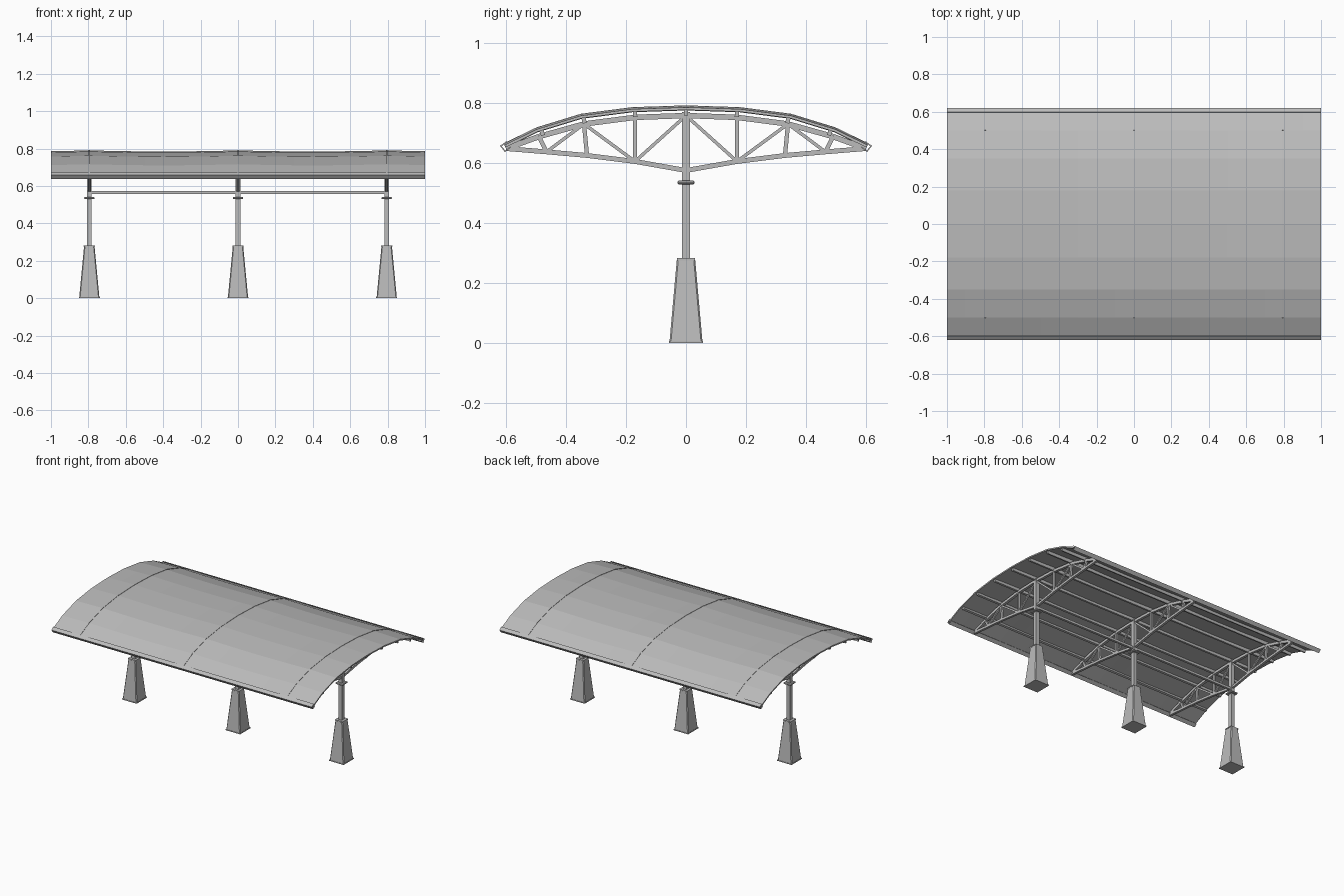
import bpy, bmesh, math
from mathutils import Vector, Matrix

if "Cube" in bpy.data.objects:
    bpy.data.objects.remove(bpy.data.objects["Cube"], do_unlink=True)

grey = bpy.data.materials.new("weathered_grey")
grey.use_nodes = True
GREY = (0.5, 0.5, 0.5, 1)
grey.diffuse_color = GREY
grey.node_tree.nodes["Principled BSDF"].inputs["Base Color"].default_value = GREY

FRAMES = {"right": -0.795, "middle": 0.0, "left": 0.795}
ARCH = [(0, 0.79), (0.18, 0.784), (0.35, 0.762), (0.5, 0.716), (0.605, 0.664)]


def finish(name, bm):
    bmesh.ops.recalc_face_normals(bm, faces=bm.faces)
    mesh = bpy.data.meshes.new(name)
    bm.to_mesh(mesh)
    bm.free()
    mesh.materials.append(grey)
    obj = bpy.data.objects.new(name, mesh)
    bpy.context.collection.objects.link(obj)
    return obj


def box(bm, centre, size, tilt=0.0):
    m = Matrix.Translation(centre) @ Matrix.Rotation(tilt, 4, "X") @ Matrix.Diagonal((*size, 1))
    return bmesh.ops.create_cube(bm, size=1, matrix=m)["verts"]


def bar(bm, x, a, b, thick):
    """Square bar in the plane x = constant, between two (y, z) points."""
    dy, dz = b[0] - a[0], b[1] - a[1]
    box(bm, (x, (a[0] + b[0]) / 2, (a[1] + b[1]) / 2),
        (thick, math.hypot(dy, dz), thick), math.atan2(dz, dy))


def roof_z(y):
    y = abs(y)
    for (y0, z0), (y1, z1) in zip(ARCH, ARCH[1:]):
        if y <= y1:
            return z0 + (z1 - z0) * (y - y0) / (y1 - y0)
    return ARCH[-1][1]


def roof_slope(y):
    return math.atan2(roof_z(y + 0.04) - roof_z(y - 0.04), 0.08)


# Arched roof sheet, sagging slightly between the frames
bm = bmesh.new()
ring = [(-y, z) for y, z in reversed(ARCH[1:])] + ARCH
rows = []
STEPS = 20
for i in range(STEPS + 1):
    x = -1 + 2 * i / STEPS
    sag = 0.006 * abs(math.sin(math.pi * x / 0.795))
    rows.append([bm.verts.new((x, y, z - sag)) for y, z in ring])
for r0, r1 in zip(rows, rows[1:]):
    for j in range(len(ring) - 1):
        bm.faces.new((r0[j], r1[j], r1[j + 1], r0[j + 1]))
roof = finish("roof_sheet", bm)
solid = roof.modifiers.new("thickness", "SOLIDIFY")
solid.thickness = 0.009
solid.offset = -1 if roof.data.polygons[0].normal.z > 0 else 1

# Overlap seams across the roof
for side, fx in FRAMES.items():
    bm = bmesh.new()
    for a, b in zip(ring, ring[1:]):
        bar(bm, fx, (a[0], a[1] - 0.001), (b[0], b[1] - 0.001), 0.006)
    finish(side + "_roof_seam", bm)

# Purlins running the length of the roof
bm = bmesh.new()
for y in (-0.48, -0.34, -0.17, 0, 0.17, 0.34, 0.48):
    box(bm, (0, y, roof_z(y) - 0.02), (1.98, 0.014, 0.022), roof_slope(y))
finish("purlins", bm)

# Tilted channel gutters on both eaves
for name, s in (("front", -1), ("back", 1)):
    bm = bmesh.new()
    tilt = -s * math.radians(38)
    out = Vector((0, s * math.cos(tilt), -math.sin(math.radians(38))))
    up = Vector((0, s * math.sin(math.radians(38)), math.cos(tilt)))
    mid = Vector((0, s * 0.602, 0.655))
    box(bm, mid - up * 0.012, (2, 0.026, 0.004), tilt)
    box(bm, mid + up * 0.010, (2, 0.026, 0.004), tilt)
    box(bm, mid + out * 0.011, (2, 0.004, 0.026), tilt)
    finish(name + "_gutter", bm)

# Trusses: chords and web, mirrored front to back
TOP = [(0, 0.758), (0.17, 0.752), (0.34, 0.73), (0.49, 0.688), (0.6, 0.648)]
BOTTOM = [(0, 0.575), (0.17, 0.605), (0.33, 0.625), (0.465, 0.637), (0.6, 0.648)]
for side, fx in FRAMES.items():
    bm = bmesh.new()
    for s in (-1, 1):
        top = [(s * y, z) for y, z in TOP]
        low = [(s * y, z) for y, z in BOTTOM]
        for k in range(4):
            bar(bm, fx, top[k], top[k + 1], 0.018)
            bar(bm, fx, low[k], low[k + 1], 0.016)
        for k in (1, 2, 3):
            bar(bm, fx, low[k], top[k], 0.014)
        for a, b in ((low[1], top[0]), (low[1], top[2]), (low[3], top[2])):
            bar(bm, fx, a, b, 0.011)
    finish(side + "_truss", bm)

# Posts, collars and tapered footings
for side, fx in FRAMES.items():
    bm = bmesh.new()
    box(bm, (fx, 0, 0.52), (0.026, 0.028, 0.5))
    finish(side + "_post", bm)

    bm = bmesh.new()
    collar = box(bm, (fx, 0, 0.535), (0.056, 0.058, 0.012))
    bmesh.ops.bevel(bm, geom=list({e for v in collar for e in v.link_edges}),
                    offset=0.004, segments=1, affect="EDGES")
    box(bm, (fx, 0, 0.279), (0.06, 0.06, 0.007))
    finish(side + "_post_collars", bm)

    bm = bmesh.new()
    for v in box(bm, (fx, 0, 0.14), (0.108, 0.11, 0.272)):
        if v.co.z > 0.14:
            v.co.x = fx + (v.co.x - fx) * 0.52
            v.co.y *= 0.56
    edges = [e for e in bm.edges if abs(e.verts[0].co.z - e.verts[1].co.z) > 0.1]
    bmesh.ops.bevel(bm, geom=edges, offset=0.005, segments=1, affect="EDGES")
    box(bm, (fx, 0, 0.003), (0.112, 0.114, 0.006))
    finish(side + "_footing", bm)

# Tie beam joining the posts
bm = bmesh.new()
box(bm, (0, 0, 0.566), (1.59, 0.016, 0.016))
finish("tie_beam", bm)
